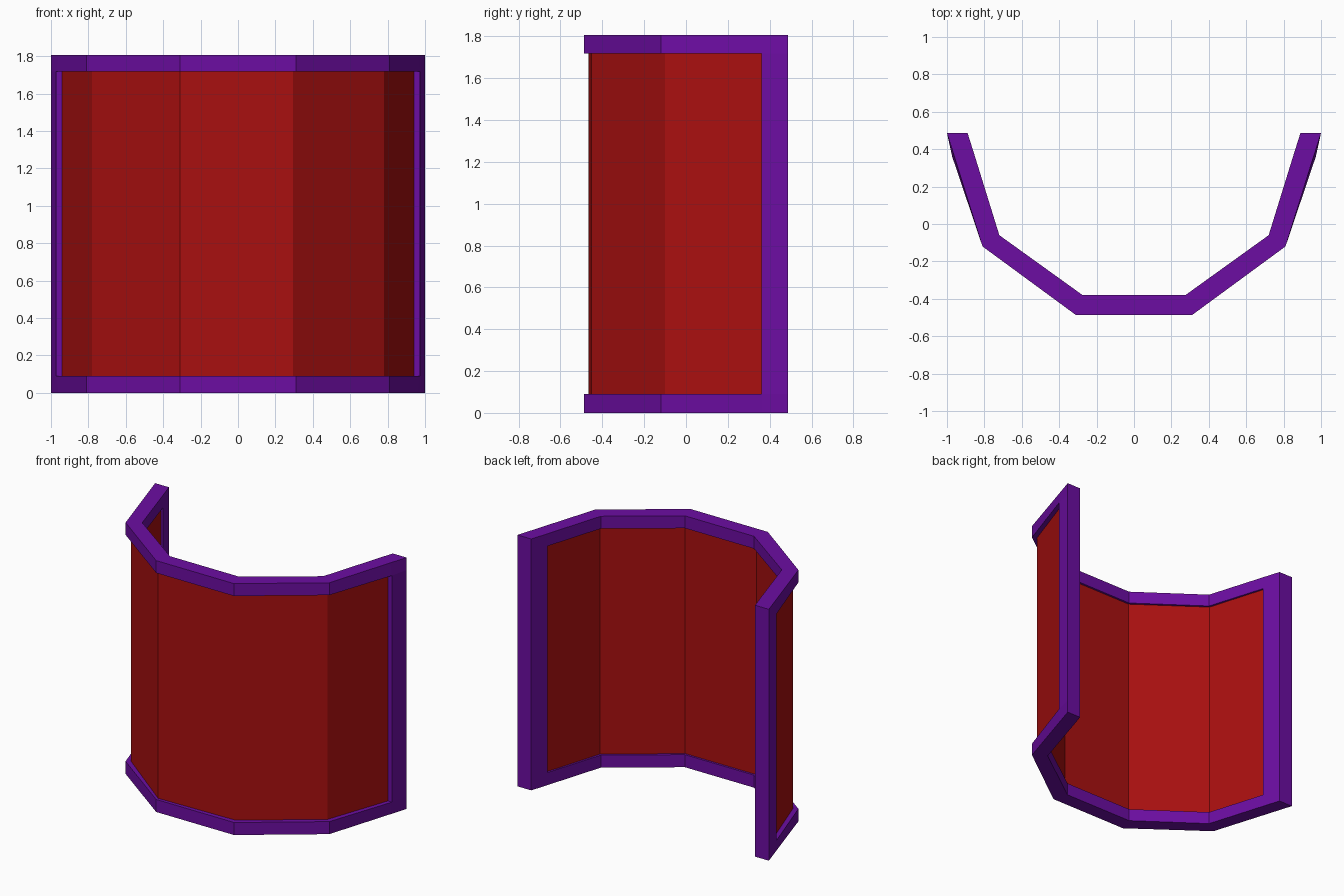
import bpy
import bmesh

old = bpy.data.objects.get("Cube")
if old:
    bpy.data.objects.remove(old, do_unlink=True)


def material(name, rgb):
    mat = bpy.data.materials.new(name)
    mat.use_nodes = True
    mat.diffuse_color = (*rgb, 1)
    mat.node_tree.nodes["Principled BSDF"].inputs["Base Color"].default_value = (*rgb, 1)
    return mat


def mirrored(half):
    """Full path from left end to right end, from the points of one half."""
    return [(-x, y) for x, y in half] + list(reversed(half))


def curved_wall(name, outers, inners, heights, filled, mat):
    """Thick folded wall: a grid of cells between outer and inner paths."""
    bm = bmesh.new()
    grid = [[(bm.verts.new((*o, z)), bm.verts.new((*i, z)))
             for o, i in zip(outer, inner)]
            for outer, inner, z in zip(outers, inners, heights)]
    rows, cols = len(grid) - 1, len(grid[0]) - 1

    def solid(r, c):
        return 0 <= r < rows and 0 <= c < cols and filled(r, c)

    for r in range(rows):
        for c in range(cols):
            if not solid(r, c):
                continue
            corners = [grid[r][c], grid[r][c + 1], grid[r + 1][c + 1], grid[r + 1][c]]
            bm.faces.new([v[0] for v in corners])
            bm.faces.new([v[1] for v in reversed(corners)])
            # Close the edges that border a hole or the outside
            neighbours = [(r - 1, c), (r, c + 1), (r + 1, c), (r, c - 1)]
            for k, cell in enumerate(neighbours):
                if not solid(*cell):
                    a, b = corners[k], corners[(k + 1) % 4]
                    bm.faces.new((b[0], a[0], a[1], b[1]))
    for v in [v for v in bm.verts if not v.link_faces]:
        bm.verts.remove(v)
    bmesh.ops.recalc_face_normals(bm, faces=bm.faces)
    mesh = bpy.data.meshes.new(name)
    bm.to_mesh(mesh)
    bm.free()
    mesh.materials.append(mat)
    obj = bpy.data.objects.new(name, mesh)
    bpy.context.collection.objects.link(obj)
    return obj


purple = material("purple", (0.15, 0.004, 0.36))
red = material("deep red", (0.40, 0.005, 0.005))

# Frame: top and bottom bands joined by two end posts
edge = mirrored([(1, .487), (.96, .36), (.81, -.12), (.31, -.487)])
lip = mirrored([(1, .487), (.972, .36), (.81, -.12), (.31, -.487)])
inside = mirrored([(.89, .487), (.85, .36), (.72, -.06), (.275, -.38)])
last = len(edge) - 2
curved_wall("shield_frame", [edge, lip, lip, edge], [inside] * 4,
            [0, .09, 1.718, 1.807],
            lambda r, c: r != 1 or c in (0, last), purple)

# Panel: thinner folded sheet set into the frame
front = [(-.947, .38), (-.78, -.10), (-.31, -.465),
         (.295, -.452), (.78, -.10), (.947, .38)]
back = mirrored([(.87, .38), (.733, -.07), (.283, -.395)])
curved_wall("shield_panel", [front] * 2, [back] * 2, [.07, 1.738],
            lambda r, c: True, red)
